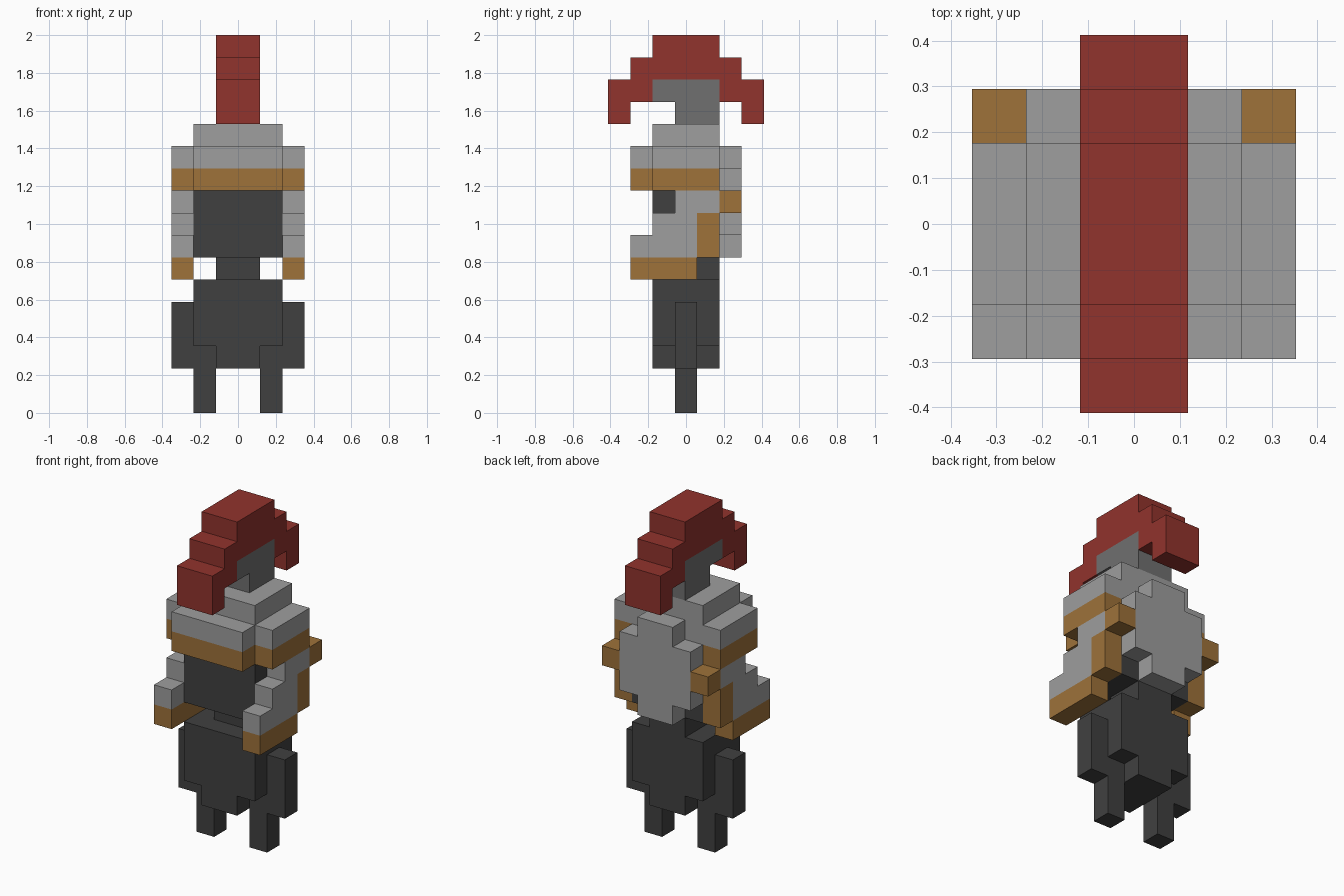
import bpy, bmesh
from mathutils import Vector

cube = bpy.data.objects.get("Cube")
if cube:
    bpy.data.objects.remove(cube, do_unlink=True)

U = 2 / 17  # one block


def material(name, rgb):
    m = bpy.data.materials.new(name)
    m.use_nodes = True
    col = (*rgb, 1)
    m.diffuse_color = col
    m.node_tree.nodes["Principled BSDF"].inputs["Base Color"].default_value = col
    return m


STEEL = material("light steel", (0.342, 0.342, 0.342))
MOUNT = material("mid grey", (0.162, 0.162, 0.162))
GOLD = material("gold trim", (0.342, 0.168, 0.042))
RED = material("plume red", (0.283, 0.033, 0.026))
DARK = material("dark cloth", (0.051, 0.051, 0.051))


def prism(name, mat, axis, pts, lo, hi):
    """Extrude a stepped outline (in block units) along an axis from lo to hi."""
    place = {"x": lambda a, b, t: (t, a, b),
             "y": lambda a, b, t: (a, t, b),
             "z": lambda a, b, t: (a, b, t)}[axis]
    bm = bmesh.new()
    face = bm.faces.new([bm.verts.new(Vector(place(a, b, lo)) * U) for a, b in pts])
    ext = bmesh.ops.extrude_face_region(bm, geom=[face])
    moved = [v for v in ext["geom"] if isinstance(v, bmesh.types.BMVert)]
    bmesh.ops.translate(bm, verts=moved, vec=Vector(place(0, 0, hi - lo)) * U)
    bmesh.ops.recalc_face_normals(bm, faces=bm.faces)
    mesh = bpy.data.meshes.new(name)
    bm.to_mesh(mesh)
    bm.free()
    mesh.materials.append(mat)
    obj = bpy.data.objects.new(name, mesh)
    bpy.context.collection.objects.link(obj)
    return obj


def box(name, mat, x, y, z):
    return prism(name, mat, "z", [(x[0], y[0]), (x[1], y[0]), (x[1], y[1]), (x[0], y[1])], *z)


def mirrored(half):
    """Complete a symmetric outline from its right half."""
    return half + [(-a, b) for a, b in reversed(half)]


# Lower body, waist and the dark torso behind the visor
prism("lower_body", DARK, "y", mirrored([(1, 2), (1, 3), (2, 3), (2, 6)]), -1.5, 1.5)
box("waist", DARK, (-1, 1), (-0.5, 1.5), (6, 7))
box("torso", DARK, (-2, 2), (-1.5, 1.5), (7, 10))

# Helmet: gold band, steel brim and crown
brim = mirrored([(2, -2.5), (2, -1.5), (3, -1.5), (3, 1.5)])
prism("helmet_band", GOLD, "z", brim, 10, 11)
prism("helmet_brim", STEEL, "z", brim, 11, 12)
box("helmet_crown", STEEL, (-2, 2), (-1.5, 1.5), (12, 13))

# Plume and its mount
prism("plume_mount", MOUNT, "x",
      [(-0.5, 13), (1.5, 13), (1.5, 15), (-1.5, 15), (-1.5, 14), (-0.5, 14)], -1, 1)
prism("plume", RED, "x",
      mirrored([(1.5, 15), (1.5, 14), (2.5, 14), (2.5, 13), (3.5, 13),
                (3.5, 15), (2.5, 15), (2.5, 16), (1.5, 16), (1.5, 17)]), -1, 1)

# Shield carried on the back
prism("back_shield", STEEL, "y",
      mirrored([(1, 7), (1, 8), (2, 8), (2, 11), (1, 11), (1, 12)]), 1.5, 2.5)

# Arms and legs on both sides
sleeve = [(-2.5, 7), (0.5, 7), (0.5, 9), (1.5, 9), (1.5, 10), (-0.5, 10),
          (-0.5, 9), (-1.5, 9), (-1.5, 8), (-2.5, 8)]
for side, s in (("left", 1), ("right", -1)):
    outer, inner = sorted((2 * s, 3 * s)), sorted((s, 2 * s))
    prism(side + "_sleeve", STEEL, "x", sleeve, *outer)
    box(side + "_forearm_trim", GOLD, outer, (-2.5, 0.5), (6, 7))
    box(side + "_elbow_trim", GOLD, outer, (0.5, 1.5), (7, 9))
    box(side + "_shoulder_stud", GOLD, outer, (1.5, 2.5), (9, 10))
    box(side + "_hip", DARK, outer, (-0.5, 0.5), (2, 5))
    box(side + "_leg", DARK, inner, (-0.5, 0.5), (0, 3))
